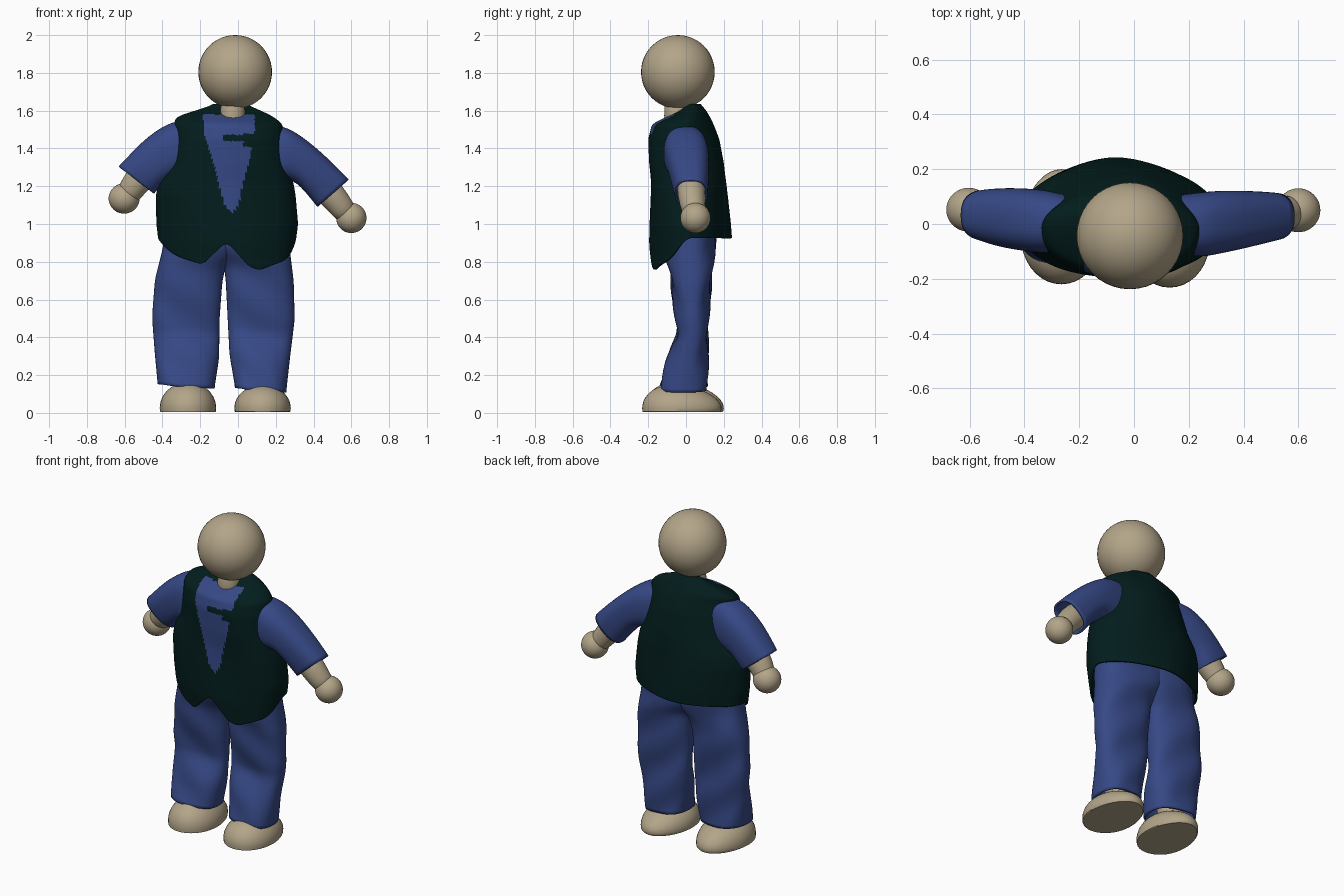
import bpy, bmesh, math
from mathutils import Vector

if "Cube" in bpy.data.objects:
    bpy.data.objects.remove(bpy.data.objects["Cube"], do_unlink=True)


def material(name, rgb):
    m = bpy.data.materials.new(name)
    m.use_nodes = True
    m.diffuse_color = (*rgb, 1)
    bsdf = m.node_tree.nodes["Principled BSDF"]
    bsdf.inputs["Base Color"].default_value = (*rgb, 1)
    bsdf.inputs["Roughness"].default_value = 0.8
    return m


WOOD = material("pale wood", (0.45, 0.375, 0.25))
BLUE = material("blue cloth", (0.037, 0.066, 0.24))
GREEN = material("dark green cloth", (0.001, 0.012, 0.012))


def finish(name, bm, *mats, thickness=0, subdiv=0):
    bmesh.ops.recalc_face_normals(bm, faces=bm.faces)
    for f in bm.faces:
        f.smooth = True
    me = bpy.data.meshes.new(name)
    bm.to_mesh(me)
    bm.free()
    ob = bpy.data.objects.new(name, me)
    bpy.context.collection.objects.link(ob)
    for m in mats:
        me.materials.append(m)
    if subdiv:
        s = ob.modifiers.new("smooth", 'SUBSURF')
        s.levels = s.render_levels = subdiv
    if thickness:
        s = ob.modifiers.new("cloth", 'SOLIDIFY')
        s.thickness = thickness
        s.offset = -1
    return ob


def skin(rings, cap_start=False, cap_end=False):
    """Bridge a list of point rings into a tube."""
    bm = bmesh.new()
    loops = [[bm.verts.new(p) for p in ring] for ring in rings]
    n = len(loops[0])
    for a, b in zip(loops, loops[1:]):
        for i in range(n):
            j = (i + 1) % n
            bm.faces.new((a[i], a[j], b[j], b[i]))
    if cap_start:
        bm.faces.new(loops[0])
    if cap_end:
        bm.faces.new(loops[-1])
    return bm


def lerp_keys(keys, t):
    """Piecewise linear lookup; each key is (t, values...)."""
    if t <= keys[0][0]:
        return keys[0][1:]
    for a, b in zip(keys, keys[1:]):
        if t <= b[0]:
            k = (t - a[0]) / (b[0] - a[0])
            return tuple(p + (q - p) * k for p, q in zip(a[1:], b[1:]))
    return keys[-1][1:]


def soft_keys(keys, t, w=0.025):
    samples = [lerp_keys(keys, t + d * w) for d in (-1, -0.5, 0, 0.5, 1)]
    return [sum(v) / len(samples) for v in zip(*samples)]


def oval(x0, x1, y0, y1, ang, power=2.4):
    c, s = math.cos(ang), math.sin(ang)
    e = 2 / power
    return ((x0 + x1) / 2 + (x1 - x0) / 2 * math.copysign(abs(c) ** e, c),
            (y0 + y1) / 2 + (y1 - y0) / 2 * math.copysign(abs(s) ** e, s))


def ball(name, centre, scale):
    bm = bmesh.new()
    bmesh.ops.create_uvsphere(bm, u_segments=40, v_segments=24, radius=1)
    for v in bm.verts:
        v.co = Vector(centre) + Vector(a * b for a, b in zip(v.co, scale))
    return finish(name, bm, WOOD)


def limb(name, stations):
    """Round wooden tube through stations of (centre, radius)."""
    axis = Vector(stations[-1][0]) - Vector(stations[0][0])
    side = Vector((0, 1, 0))
    up = axis.cross(side).normalized()
    angles = [math.tau * i / 24 for i in range(24)]
    rings = [[Vector(c) + (up * math.cos(a) + side * math.sin(a)) * r for a in angles]
             for c, r in stations]
    finish(name, skin(rings, True, True), WOOD, subdiv=1)


def sleeve(name, stations):
    """Open cloth tube; stations are top x, top z, bottom x, bottom z, y min, y max."""
    rings = []
    for tx, tz, bx, bz, y0, y1 in stations:
        ring = []
        for i in range(28):
            k, y = oval(0, 1, y0, y1, math.tau * i / 28, 2.5)
            ring.append((bx + (tx - bx) * k, y, bz + (tz - bz) * k))
        rings.append(ring)
    finish(name, skin(rings), BLUE, thickness=0.012, subdiv=2)


# Head and neck
ball("head", (-0.015, -0.043, 1.805), (0.195, 0.195, 0.195))
limb("neck", [((-0.028, -0.05, z), 0.066) for z in (1.45, 1.58, 1.68)])

# Feet: domes with flat soles and narrower, lower heels
for name, x, y, h in (("right_foot", -0.265, -0.01, 0.135), ("left_foot", 0.13, -0.022, 0.122)):
    foot = ball(name, (0, 0, 0), (1, 1, 1))
    for v in foot.data.vertices:
        p = v.co.copy()
        v.co = (x + 0.149 * p.x * (1 - 0.1 * p.y), y + 0.21 * p.y,
                max(0.005, 0.025 + h * p.z * (1 - 0.2 * p.y)))
    bpy.context.view_layer.objects.active = foot
    foot.select_set(True)
    bpy.ops.object.shade_smooth_by_angle(angle=math.radians(40))
    foot.select_set(False)
    limb(name.replace("foot", "ankle"), [((x, 0.01, z), 0.08) for z in (0.08, 0.2, 0.35)])

# Trouser legs, overlapping at the hips: keys are z, x min, x max and z, y min, y max
LEG_DEPTH = [(0.12, -0.145, 0.115), (0.3, -0.095, 0.115), (0.42, -0.045, 0.115),
             (0.6, -0.068, 0.125), (0.75, -0.085, 0.14), (0.9, -0.13, 0.155), (1.0, -0.13, 0.155)]
RIGHT_WIDTH = [(0.14, -0.425, -0.125), (0.3, -0.44, -0.1), (0.5, -0.455, -0.098),
               (0.7, -0.44, -0.083), (0.78, -0.42, -0.065), (0.86, -0.4, 0.03), (1.0, -0.38, 0.06)]
LEFT_WIDTH = [(0.12, -0.015, 0.255), (0.3, -0.045, 0.275), (0.5, -0.055, 0.3),
              (0.7, -0.065, 0.295), (0.78, -0.075, 0.285), (0.86, -0.17, 0.275), (1.0, -0.2, 0.26)]
for name, width, hem, phase in (("right_trouser_leg", RIGHT_WIDTH, 0.14, 0),
                                ("left_trouser_leg", LEFT_WIDTH, 0.12, 2)):
    rings = []
    for k in range(49):
        z = hem + (1.0 - hem) * k / 48
        x0, x1 = soft_keys(width, z)
        y0, y1 = soft_keys(LEG_DEPTH, z)
        ring = []
        for i in range(48):
            a = math.tau * i / 48
            x, y = oval(x0, x1, y0, y1, a)
            # Soft slanting cloth folds, mostly on front and back
            y += 0.007 * math.sin(a) * math.sin(22 * z + 3 * math.cos(a) + phase)
            ring.append((x, y, z - 0.012 * math.cos(a) * (1 - k / 48)))
        rings.append(ring)
    finish(name, skin(rings, cap_end=True), BLUE, thickness=0.012)

# Waistcoat body with a pointed front hem and a straight back hem
BODY = [(0.75, -0.39, 0.285, -0.18, 0.24), (0.9, -0.42, 0.305, -0.19, 0.24),
        (1.0, -0.432, 0.318, -0.19, 0.235), (1.15, -0.435, 0.305, -0.19, 0.225),
        (1.22, -0.42, 0.293, -0.19, 0.218), (1.32, -0.365, 0.265, -0.197, 0.203),
        (1.45, -0.345, 0.247, -0.197, 0.173), (1.53, -0.34, 0.235, -0.175, 0.14),
        (1.57, -0.325, 0.185, -0.095, 0.12), (1.605, -0.21, 0.11, -0.03, 0.1),
        (1.635, -0.12, 0.04, 0.0, 0.07)]
FRONT_HEM = [(-0.41, 0.87), (-0.3, 0.815), (-0.2, 0.785), (-0.06, 0.905),
             (0.06, 0.775), (0.12, 0.755), (0.27, 0.81)]
SIDES, ROWS, TOP = 200, 110, 1.635


def hem_height(x, y):
    t = min(1, max(0, (y + 0.12) / 0.15))
    t = t * t * (3 - 2 * t)
    return soft_keys(FRONT_HEM, x, 0.02)[0] * (1 - t) + 0.925 * t


rings = [[] for _ in range(ROWS + 1)]
for i in range(SIDES):
    a = math.tau * i / SIDES
    # Rounded back, flatter chest
    power = 1.8 if a < math.pi else 2.1 if math.cos(a) < 0 else 2.4
    low = hem_height(*oval(*lerp_keys(BODY, 0.9), a, power))
    for k in range(ROWS + 1):
        z = low + (TOP - low) * k / ROWS
        x, y = oval(*soft_keys(BODY, z, 0.015), a, power)
        y += 0.005 * math.sin(a) * math.sin(9 * z + 4 * math.cos(a))
        rings[k].append((x, y, z))
bm = skin(rings, cap_end=True)

# Shirt front showing in the neckline, crossed by a small flap
NECKLINE = [(1.06, -0.04, -0.025), (1.1, -0.07, 0.003), (1.2, -0.1, 0.022), (1.31, -0.125, 0.055),
            (1.4, -0.155, 0.072), (1.48, -0.18, 0.088), (1.58, -0.187, 0.088)]
for f in bm.faces:
    p = f.calc_center_median()
    left, right = lerp_keys(NECKLINE, p.z)
    in_v = p.y < -0.04 and 1.06 < p.z < 1.58 and left < p.x < right
    flap = (p.x > -0.08 and 1.44 < p.z < 1.472) or (p.x > 0.03 and 1.41 < p.z < 1.48)
    f.material_index = 1 if in_v and not flap else 0
finish("waistcoat_and_shirt_front", bm, GREEN, BLUE, thickness=0.012)

# Sleeves, forearms and hands
sleeve("right_sleeve", [(-0.22, 1.55, -0.22, 1.28, -0.09, 0.1), (-0.33, 1.55, -0.31, 1.25, -0.11, 0.125),
                        (-0.42, 1.505, -0.36, 1.24, -0.1, 0.13), (-0.51, 1.435, -0.405, 1.205, -0.09, 0.132),
                        (-0.585, 1.355, -0.425, 1.18, -0.075, 0.13), (-0.633, 1.305, -0.445, 1.16, -0.06, 0.125)])
sleeve("left_sleeve", [(0.12, 1.52, 0.12, 1.25, -0.1, 0.1), (0.24, 1.525, 0.22, 1.23, -0.125, 0.115),
                       (0.33, 1.47, 0.28, 1.235, -0.11, 0.122), (0.42, 1.4, 0.33, 1.2, -0.095, 0.122),
                       (0.52, 1.305, 0.38, 1.14, -0.075, 0.12), (0.587, 1.235, 0.42, 1.09, -0.06, 0.115)])
limb("right_forearm", [((-0.45, 0.03, 1.32), 0.078), ((-0.54, 0.035, 1.22), 0.076),
                       ((-0.57, 0.04, 1.175), 0.066), ((-0.6, 0.05, 1.135), 0.062)])
limb("left_forearm", [((0.4, 0.025, 1.25), 0.078), ((0.515, 0.03, 1.135), 0.074),
                      ((0.55, 0.038, 1.085), 0.064), ((0.59, 0.045, 1.04), 0.06)])
ball("right_hand", (-0.603, 0.052, 1.135), (0.082, 0.08, 0.08))
ball("left_hand", (0.6, 0.05, 1.032), (0.08, 0.08, 0.08))
